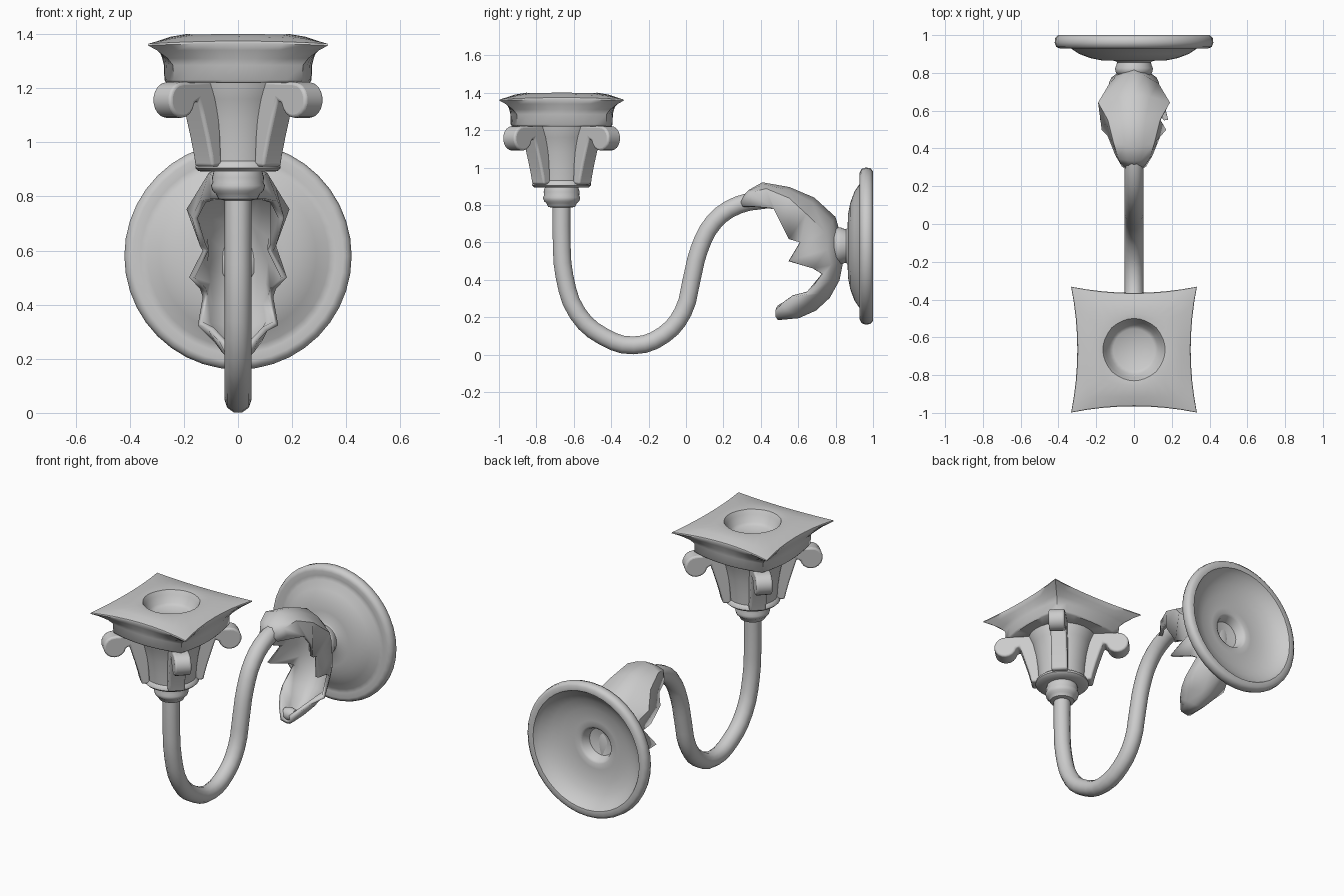
import bpy, bmesh
from math import pi, cos, sin, radians
from mathutils import Matrix

if "Cube" in bpy.data.objects:
    bpy.data.objects.remove(bpy.data.objects["Cube"])

CUP_Y = -0.665


def make(name, verts, faces, matrix=None):
    me = bpy.data.meshes.new(name)
    me.from_pydata(verts, [], faces)
    bm = bmesh.new()
    bm.from_mesh(me)
    bmesh.ops.remove_doubles(bm, verts=bm.verts, dist=1e-5)
    bmesh.ops.recalc_face_normals(bm, faces=bm.faces)
    bm.to_mesh(me)
    bm.free()
    if matrix:
        me.transform(matrix)
    ob = bpy.data.objects.new(name, me)
    bpy.context.collection.objects.link(ob)
    return ob


def loft(name, rings, matrix=None):
    n = len(rings[0])
    verts = [p for r in rings for p in r]
    faces = [(i * n + j, i * n + (j + 1) % n, (i + 1) * n + (j + 1) % n, (i + 1) * n + j)
             for i in range(len(rings) - 1) for j in range(n)]
    faces += [tuple(range(n)), tuple(range((len(rings) - 1) * n, len(rings) * n))]
    return make(name, verts, faces, matrix)


def lathe(name, profile, matrix, n=32):
    return loft(name, [[(r * cos(2 * pi * j / n), r * sin(2 * pi * j / n), z)
                        for j in range(n)] for r, z in profile], matrix)


def square_ring(mid, corner, z_mid, z_corner, k=8):
    # four bowed sides; corner > mid is concave, corner < mid is rounded
    pts = []
    for s in range(4):
        rot = Matrix.Rotation(s * pi / 2, 4, 'Z')
        for i in range(k):
            u = -1 + 2 * i / k
            d = mid + (corner - mid) * u * u
            z = z_mid + (z_corner - z_mid) * u * u
            pts.append(tuple((rot @ Matrix.Translation((corner * u, -d, z))).translation))
    return pts


# wall plate with hollow back and neck boss
lathe("wall_plate", [(.03, .785), (.085, .79), (.098, .805), (.1, .825), (.092, .845), (.09, .856), (.1, .864),
                     (.17, .866), (.23, .878), (.29, .9), (.335, .93), (.36, .936), (.39, .928),
                     (.412, .938), (.42, .96), (.417, .985), (.4, 1.0), (.37, .997), (.35, .965),
                     (.29, .93), (.23, .908), (.15, .9), (.115, .9), (.1, .89), (.085, .84), (.02, .825)],
      Matrix.Translation((0, 0, .58)) @ Matrix.Rotation(-pi / 2, 4, 'X'), 40)

# curved arm
path = [(-.665, .82), (-.665, .62), (-.65, .42), (-.58, .22), (-.44, .095), (-.28, .049), (-.12, .105),
        (-.015, .23), (.03, .4), (.07, .56), (.15, .71), (.28, .80), (.44, .83)]
cu = bpy.data.curves.new("arm", 'CURVE')
cu.dimensions = '3D'
cu.bevel_depth = .05
cu.bevel_resolution = 3
cu.use_fill_caps = True
cu.resolution_u = 3
sp = cu.splines.new('BEZIER')
sp.bezier_points.add(len(path) - 1)
for bp, (y, z) in zip(sp.bezier_points, path):
    bp.co = (0, y, z)
    bp.handle_left_type = bp.handle_right_type = 'AUTO'
arm = bpy.data.objects.new("arm", cu)
bpy.context.collection.objects.link(arm)
bpy.context.view_layer.objects.active = arm
arm.select_set(True)
bpy.ops.object.convert(target='MESH')

# acanthus leaf: spine (y,z), middle (x,y,z), edge (x,y,z) at each station
stations = [
    (.29, .82, .04, .30, .81, .055, .31, .79),
    (.34, .87, .075, .35, .86, .09, .37, .79),
    (.41, .91, .10, .43, .88, .13, .47, .78),
    (.55, .885, .13, .55, .83, .16, .50, .72),
    (.68, .83, .18, .64, .75, .13, .55, .62),
    (.79, .73, .12, .74, .65, .12, .61, .60),
    (.825, .61, .12, .75, .56, .17, .55, .50),
    (.83, .50, .11, .77, .48, .13, .68, .46),
    (.81, .40, .10, .76, .40, .12, .73, .43),
    (.76, .31, .11, .70, .33, .14, .65, .33),
    (.69, .245, .08, .64, .27, .10, .57, .31),
    (.60, .205, .05, .57, .23, .06, .51, .27),
    (.49, .195, .03, .48, .21, .03, .48, .24)]
verts, faces = [], []
for sy, sz, mx, my, mz, ex, ey, ez in stations:
    rib = (mx * .45, sy * .7 + my * .3, sz * .7 + mz * .3)
    right = [rib, (mx, my, mz), (ex, ey, ez)]
    verts += [(-x, y, z) for x, y, z in reversed(right)] + [(0, sy, sz)] + right
for i in range(len(stations) - 1):
    for j in range(6):
        a = i * 7 + j
        faces.append((a, a + 1, a + 8, a + 7))
leaf = make("leaf", verts, faces)
sol = leaf.modifiers.new("thickness", 'SOLIDIFY')
sol.thickness = .022
sol.offset = 0

# rolled leaf tip
lathe("leaf_tip", [(.012, -.045), (.032, -.035), (.04, 0), (.032, .035), (.012, .045)],
      Matrix.Translation((0, .52, .235)) @ Matrix.Rotation(pi / 2, 4, 'Y'), 16)

cup = Matrix.Translation((0, CUP_Y, 0))

# collar and bell of the candle cup
lathe("cup_body", [(.05, .785), (.072, .79), (.082, .81), (.094, .82), (.1, .84), (.094, .852),
                   (.096, .87), (.09, .892), (.145, .893), (.158, .905), (.155, .92), (.142, .93),
                   (.147, 1.0), (.158, 1.08), (.175, 1.16), (.2, 1.22), (.2, 1.24)], cup)

# square top with drawn-out corners and candle dish
rings = [(.18, .13, 1.218, 1.218), (.265, .23, 1.22, 1.22), (.272, .238, 1.23, 1.23),
         (.274, .24, 1.285, 1.285), (.28, .26, 1.31, 1.31), (.29, .30, 1.34, 1.34),
         (.30, .333, 1.365, 1.358), (.297, .331, 1.374, 1.364), (.25, .25, 1.39, 1.382),
         (.19, .16, 1.40, 1.398), (.165, .117, 1.396, 1.396), (.15, .106, 1.37, 1.37),
         (.13, .092, 1.33, 1.33), (.11, .078, 1.315, 1.315)]
loft("cup_top", [square_ring(*r) for r in rings], cup)

# four corner scrolls
side = [(.13, .91), (.14, 1.1), (.18, 1.225)]
side += [(.335 + .066 * cos(radians(a)), 1.156 + .066 * sin(radians(a))) for a in range(90, -171, -20)]
side += [(.25, 1.155), (.232, 1.1), (.207, 1.02), (.188, .95), (.18, .91)]
n = len(side)
for q in range(4):
    v = [(r, t, z) for t in (-.048, .048) for r, z in side]
    f = [tuple(range(n)), tuple(range(n, 2 * n))]
    f += [(i, (i + 1) % n, n + (i + 1) % n, n + i) for i in range(n)]
    scroll = make("corner_scroll_%d" % (q + 1), v, f, cup @ Matrix.Rotation(pi / 4 + q * pi / 2, 4, 'Z'))
    bev = scroll.modifiers.new("round", 'BEVEL')
    bev.width = .016
    bev.segments = 3

# smooth shading
for ob in list(bpy.data.objects):
    bpy.ops.object.select_all(action='DESELECT')
    ob.select_set(True)
    bpy.context.view_layer.objects.active = ob
    bpy.ops.object.shade_smooth_by_angle(angle=radians(50))
